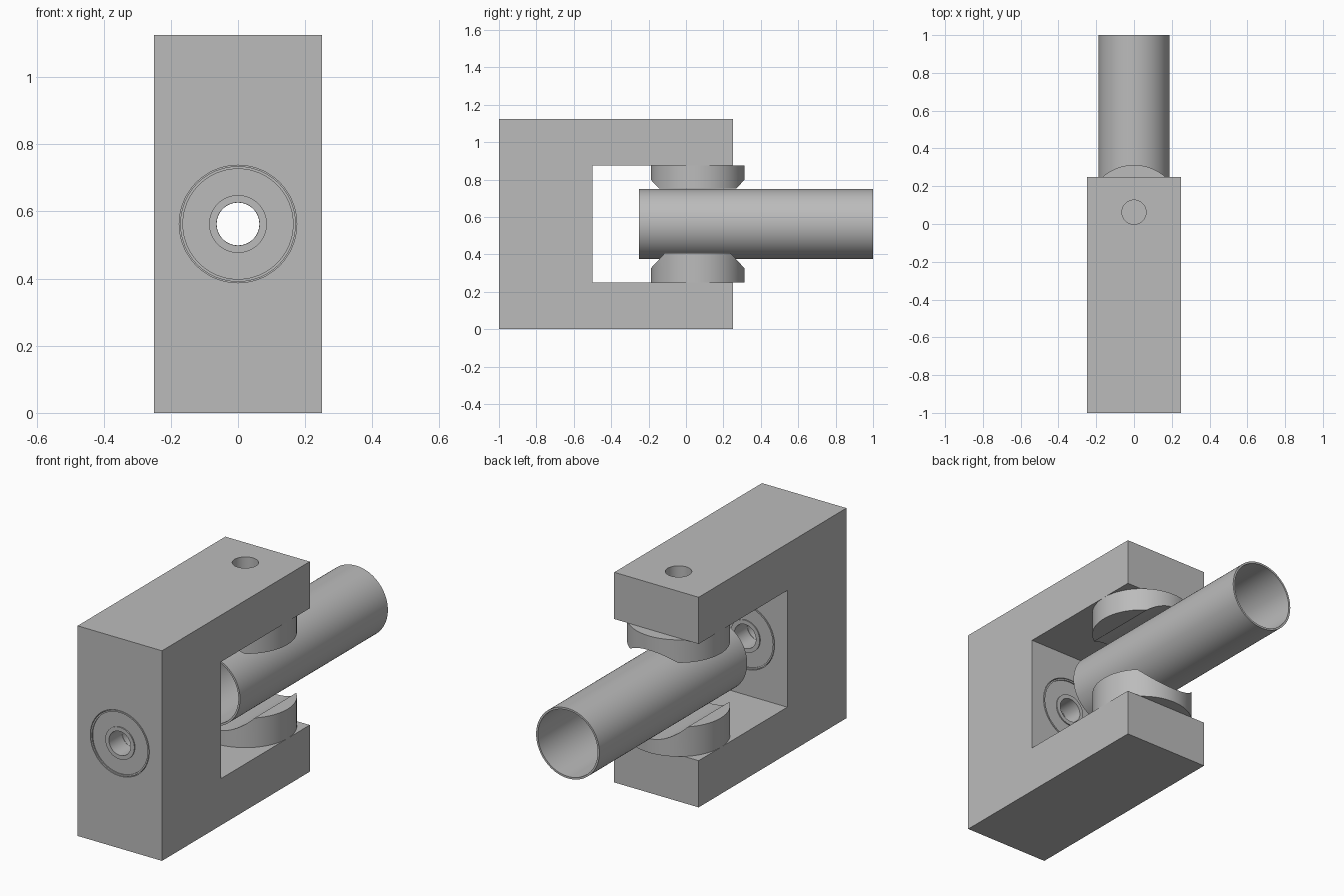
import bpy, bmesh, math
from mathutils import Matrix, Vector

if "Cube" in bpy.data.objects:
    bpy.data.objects.remove(bpy.data.objects["Cube"])

grey = bpy.data.materials.new("light_grey")
grey.diffuse_color = (0.50, 0.50, 0.50, 1)
grey.use_nodes = True
grey.node_tree.nodes["Principled BSDF"].inputs["Base Color"].default_value = grey.diffuse_color

ZC = 0.5625      # height of the tube and bearing axis
PAD_Y = 0.0625   # centre of the clamp pads


def finish(name, bm):
    bmesh.ops.recalc_face_normals(bm, faces=bm.faces)
    me = bpy.data.meshes.new(name)
    bm.to_mesh(me)
    bm.free()
    ob = bpy.data.objects.new(name, me)
    bpy.context.collection.objects.link(ob)
    me.materials.append(grey)
    return ob


def cylinder(name, r, a, b, axis, x=0.0, other=0.0, seg=80):
    """Cylinder from a to b along Y (other = z) or Z (other = y)."""
    bm = bmesh.new()
    bmesh.ops.create_cone(bm, cap_ends=True, segments=seg, radius1=r, radius2=r, depth=b - a)
    mid = (a + b) / 2
    if axis == 'Y':
        m = Matrix.Translation((x, mid, other)) @ Matrix.Rotation(math.pi / 2, 4, 'X')
    else:
        m = Matrix.Translation((x, other, mid))
    bmesh.ops.transform(bm, matrix=m, verts=bm.verts)
    return finish(name, bm)


def lathe(name, profile, seg=80):
    """Revolve a closed (radius, y) loop about the tube axis."""
    bm = bmesh.new()
    rings = []
    for i in range(seg):
        t = 2 * math.pi * i / seg
        rings.append([bm.verts.new((r * math.cos(t), y, ZC + r * math.sin(t))) for r, y in profile])
    n = len(profile)
    for i in range(seg):
        p, q = rings[i], rings[(i + 1) % seg]
        for j in range(n):
            k = (j + 1) % n
            bm.faces.new((p[j], p[k], q[k], q[j]))
    return finish(name, bm)


def cut(ob, cutter):
    mod = ob.modifiers.new("cut", 'BOOLEAN')
    mod.operation = 'DIFFERENCE'
    mod.solver = 'EXACT'
    mod.object = cutter
    bpy.context.view_layer.objects.active = ob
    bpy.ops.object.modifier_apply(modifier=mod.name)
    bpy.data.objects.remove(cutter, do_unlink=True)


def smooth(ob):
    bpy.ops.object.select_all(action='DESELECT')
    ob.select_set(True)
    bpy.context.view_layer.objects.active = ob
    bpy.ops.object.shade_smooth_by_angle(angle=math.radians(30))


# C-shaped frame
bm = bmesh.new()
outline = [(-1, 0), (0.25, 0), (0.25, 0.25), (-0.5, 0.25),
           (-0.5, 0.875), (0.25, 0.875), (0.25, 1.125), (-1, 1.125)]
face = bm.faces.new([bm.verts.new((-0.25, y, z)) for y, z in outline])
ext = bmesh.ops.extrude_face_region(bm, geom=[face])
bmesh.ops.translate(bm, vec=Vector((0.5, 0, 0)),
                    verts=[v for v in ext['geom'] if isinstance(v, bmesh.types.BMVert)])
frame = finish("frame", bm)

# Axle bore, bearing pockets on both wall faces, screw hole in the top arm
cut(frame, cylinder("bore_cutter", 0.0635, -1.1, -0.4, 'Y', other=ZC))
cut(frame, cylinder("front_pocket_cutter", 0.175, -1.1, -0.89, 'Y', other=ZC))
cut(frame, cylinder("rear_pocket_cutter", 0.175, -0.61, -0.4, 'Y', other=ZC))
cut(frame, cylinder("screw_hole_cutter", 0.064, 0.8, 1.2, 'Z', other=PAD_Y))
smooth(frame)

# Bearings, flush with the wall, with a shallow recess between the races
for name, face_y, d in (("front_bearing", -1.0, 1), ("rear_bearing", -0.5, -1)):
    back = face_y + d * 0.109
    lip = face_y + d * 0.006
    smooth(lathe(name, [(0.064, face_y), (0.086, face_y), (0.086, lip), (0.164, lip),
                        (0.164, face_y), (0.172, face_y), (0.172, back), (0.064, back)]))

# Hollow tube
smooth(lathe("tube", [(0.1875, -0.25), (0.1875, 1.0), (0.177, 1.0), (0.177, -0.25)]))

# Saddle pads above and below the tube
for name, a, b in (("lower_pad", 0.25, 0.407), ("upper_pad", 0.752, 0.875)):
    pad = cylinder(name, 0.25, a, b, 'Z', other=PAD_Y, seg=96)
    cut(pad, cylinder("groove_cutter", 0.236, -0.5, 0.7, 'Y', other=ZC))
    smooth(pad)
